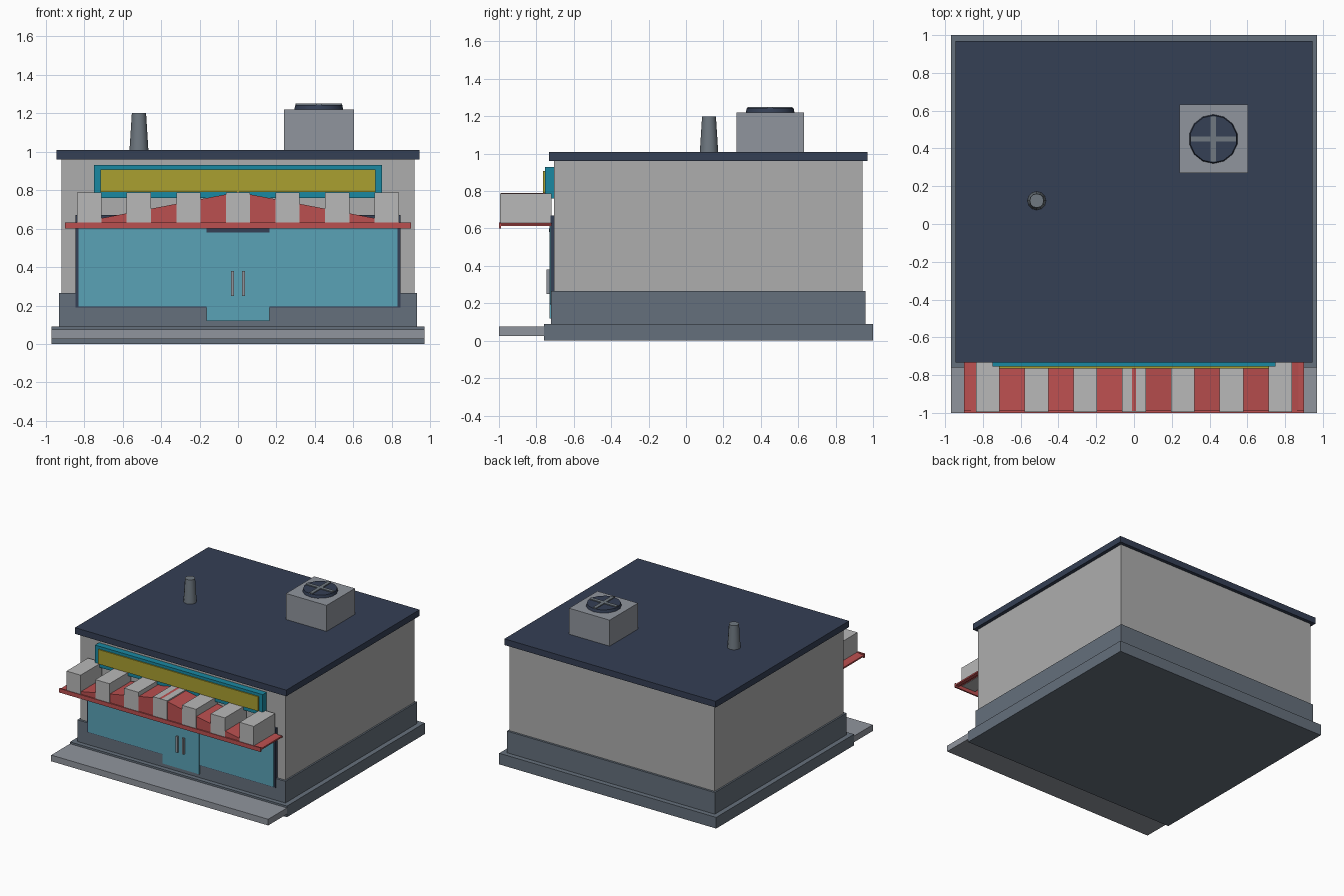
import bpy, bmesh
from math import radians

if "Cube" in bpy.data.objects:
    bpy.data.objects.remove(bpy.data.objects["Cube"])

def material(name, r, g, b, a=1.0):
    m = bpy.data.materials.new(name)
    m.diffuse_color = (r, g, b, a)
    m.use_nodes = True
    m.node_tree.nodes["Principled BSDF"].inputs["Base Color"].default_value = m.diffuse_color
    return m

NAVY = material("navy", 0.035, 0.05, 0.09)
SLATE = material("slate", 0.13, 0.16, 0.20)
STONE = material("stone", 0.28, 0.30, 0.34)
WALL = material("wall", 0.42, 0.42, 0.42)
TEAL = material("teal", 0.01, 0.25, 0.36)
GLASS = material("glass", 0.10, 0.36, 0.47)
YELLOW = material("yellow", 0.40, 0.35, 0.03)
RED = material("red", 0.50, 0.08, 0.08)
WHITE = material("white", 0.48, 0.48, 0.48)
METAL = material("metal", 0.16, 0.19, 0.22)

def box(name, x, y, z, mat):
    """Box from (min, max) pairs."""
    bpy.ops.mesh.primitive_cube_add(size=1, location=[(p[0] + p[1]) / 2 for p in (x, y, z)])
    o = bpy.context.object
    o.scale = [p[1] - p[0] for p in (x, y, z)]
    bpy.ops.object.transform_apply(location=False, rotation=False, scale=True)
    o.name = name
    o.data.materials.append(mat)
    return o

def cone(name, x, y, z, r1, r2, sides, mat):
    bpy.ops.mesh.primitive_cone_add(vertices=sides, radius1=r1, radius2=r2,
                                    depth=z[1] - z[0], location=(x, y, sum(z) / 2))
    o = bpy.context.object
    o.name = name
    o.data.materials.append(mat)
    bpy.ops.object.shade_smooth_by_angle(angle=radians(40))
    return o

# Building shell
box("base_slab", (-0.97, 0.97), (-0.76, 1.0), (0, 0.09), SLATE)
box("front_step", (-0.97, 0.97), (-1.0, -0.76), (0.025, 0.075), STONE)
box("plinth", (-0.93, 0.93), (-0.723, 0.96), (0.09, 0.265), SLATE)
box("walls", (-0.917, 0.917), (-0.705, 0.943), (0.265, 0.96), WALL)
box("roof", (-0.945, 0.945), (-0.733, 0.97), (0.96, 1.01), NAVY)

# Shopfront: frame, side windows, middle window, door and handles
box("window_frame", (-0.845, 0.845), (-0.725, -0.70), (0.19, 0.67), NAVY)
for side, s in (("left", -1), ("right", 1)):
    box(side + "_window", sorted((s * 0.5, s * 0.83)), (-0.729, -0.715), (0.195, 0.645), GLASS)
    box(side + "_door_handle", sorted((s * 0.02, s * 0.036)), (-0.745, -0.728), (0.25, 0.38), STONE)
box("middle_window", (-0.5, 0.5), (-0.729, -0.715), (0.195, 0.645), GLASS)
box("door", (-0.165, 0.165), (-0.731, -0.715), (0.12, 0.58), GLASS)
box("door_header", (-0.165, 0.165), (-0.733, -0.715), (0.58, 0.60), NAVY)

# Sign board and blank panel
box("sign_board", (-0.75, 0.75), (-0.755, -0.70), (0.76, 0.93), TEAL)
box("sign_panel", (-0.715, 0.715), (-0.764, -0.75), (0.79, 0.907), YELLOW)

# Awning: shallow gable, open below, extruded along y
bm = bmesh.new()
rows = [[bm.verts.new((x, y, z)) for x, z in ((-0.9, 0.618), (0.9, 0.618), (0, 0.79))]
        for y in (-0.99, -0.72)]
front, back = rows
bm.faces.new(front)
bm.faces.new(back[::-1])
for a, b in ((1, 2), (2, 0)):
    bm.faces.new((front[a], back[a], back[b], front[b]))
bmesh.ops.recalc_face_normals(bm, faces=bm.faces)
mesh = bpy.data.meshes.new("awning")
bm.to_mesh(mesh)
bm.free()
awning = bpy.data.objects.new("awning", mesh)
mesh.materials.append(RED)
bpy.context.collection.objects.link(awning)

box("awning_front_edge", (-0.9, 0.9), (-1.0, -0.988), (0.60, 0.633), RED)
for s in (-1, 1):
    box("awning_end_edge", sorted((s * 0.87, s * 0.9)), (-0.99, -0.72), (0.612, 0.624), RED)
for i in range(-3, 4):
    c = i * 0.258
    box("awning_stripe", (c - 0.063, c + 0.063), (-0.995, -0.72), (0.628, 0.788), WHITE)

# Rooftop air unit with fan, and a vent pipe
box("air_unit", (0.24, 0.603), (0.27, 0.632), (1.01, 1.22), STONE)
cone("fan_disc", 0.42, 0.45, (1.22, 1.243), 0.13, 0.125, 14, NAVY)
box("fan_blade_x", (0.30, 0.54), (0.436, 0.464), (1.235, 1.25), METAL)
box("fan_blade_y", (0.406, 0.434), (0.33, 0.57), (1.235, 1.25), METAL)
cone("vent_pipe", -0.515, 0.123, (1.01, 1.20), 0.049, 0.037, 12, METAL)
